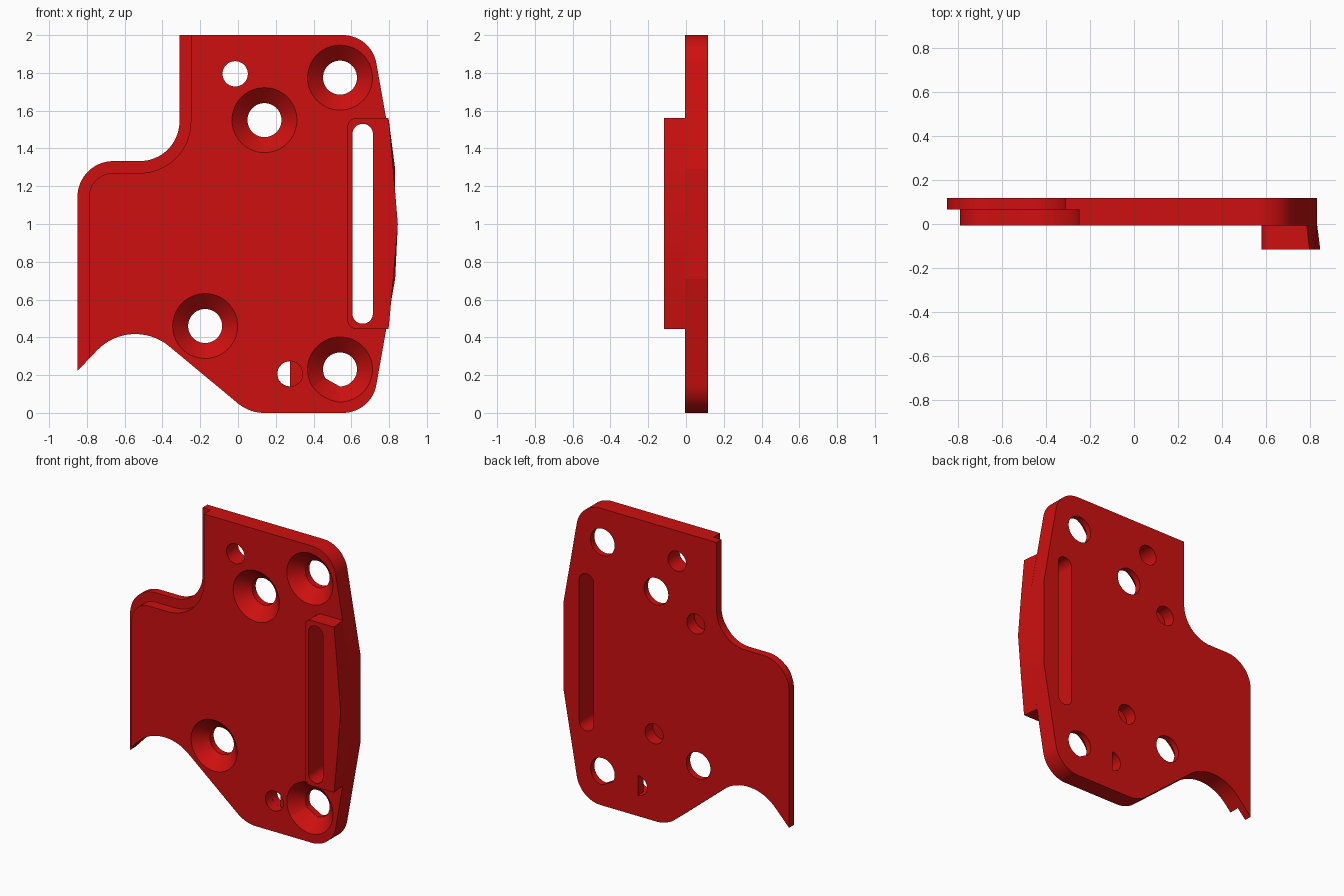
import bpy, bmesh, math
from mathutils import Vector

cube = bpy.data.objects.get("Cube")
if cube:
    bpy.data.objects.remove(cube, do_unlink=True)

BACK, LEDGE, FACE, PAD = 0.117, 0.065, -0.006, -0.116   # depth levels along y

red = bpy.data.materials.new("red")
red.use_nodes = True
red.diffuse_color = (0.62, 0.005, 0.005, 1)
red.node_tree.nodes["Principled BSDF"].inputs["Base Color"].default_value = red.diffuse_color


def rounded(corners, n=16):
    """Outline in x, z from (x, z, fillet radius) corners."""
    out = []
    for i, (x, z, r) in enumerate(corners):
        p = Vector((x, z))
        if r == 0:
            out.append(p)
            continue
        a = (Vector(corners[i - 1][:2]) - p).normalized()
        b = (Vector(corners[(i + 1) % len(corners)][:2]) - p).normalized()
        half = a.angle(b) / 2
        centre = p + (a + b).normalized() * (r / math.sin(half))
        start = p + a * (r / math.tan(half)) - centre
        end = p + b * (r / math.tan(half)) - centre
        sweep = math.pi - 2 * half
        for k in range(n + 1):
            t = k / n
            out.append(centre + (start * math.sin((1 - t) * sweep)
                                 + end * math.sin(t * sweep)) / math.sin(sweep))
    return out


def circle(x, z, r, n=56):
    return [Vector((x + r * math.cos(2 * math.pi * k / n),
                    z + r * math.sin(2 * math.pi * k / n))) for k in range(n)]


def loft(name, *sections):
    """Solid through (outline, y) sections that share a point count."""
    bm = bmesh.new()
    rings = [[bm.verts.new((p[0], y, p[1])) for p in pts] for pts, y in sections]
    n = len(rings[0])
    for lo, hi in zip(rings, rings[1:]):
        for i in range(n):
            j = (i + 1) % n
            bm.faces.new((lo[i], lo[j], hi[j], hi[i]))
    bm.faces.new(rings[0])
    bm.faces.new(rings[-1])
    bmesh.ops.recalc_face_normals(bm, faces=bm.faces)
    me = bpy.data.meshes.new(name)
    bm.to_mesh(me)
    bm.free()
    me.materials.append(red)
    ob = bpy.data.objects.new(name, me)
    bpy.context.collection.objects.link(ob)
    return ob


def prism(name, pts, y0, y1):
    return loft(name, (pts, y0), (pts, y1))


def cut(target, cutters):
    """Subtract the cutters, apply the result and remove them."""
    for c in cutters:
        c.hide_render = True
        m = target.modifiers.new("cut", 'BOOLEAN')
        m.operation, m.solver, m.object = 'DIFFERENCE', 'EXACT', c
    deps = bpy.context.evaluated_depsgraph_get()
    me = bpy.data.meshes.new_from_object(target.evaluated_get(deps))
    target.modifiers.clear()
    target.data = me
    me.materials.clear()
    me.materials.append(red)
    for c in cutters:
        bpy.data.objects.remove(c, do_unlink=True)


# Plate outline
plate = prism("plate", rounded([
    (-0.31, 2.0, 0), (0.706, 2.0, 0.18), (0.832, 1.29, 0), (0.832, 0.71, 0),
    (0.706, 0, 0.18), (0.06, 0, 0.22), (-0.566, 0.52, 0.28), (-0.85, 0.222, 0),
    (-0.85, 1.333, 0.19), (-0.31, 1.333, 0.21)]), FACE, BACK)

# Raised pad with a bowed outer edge
inner = rounded([(0.70, 0.445, 0), (0.58, 0.445, 0.045), (0.58, 1.56, 0.045), (0.70, 1.56, 0)])
front_edge = [(0.797, 1.56), (0.822, 1.29), (0.846, 1.0), (0.822, 0.71), (0.797, 0.445)]
base_edge = [(0.785, 1.56), (0.832, 1.29), (0.832, 1.0), (0.832, 0.71), (0.785, 0.445)]
pad = loft("raised_pad", (inner + front_edge, PAD), (inner + base_edge, FACE))

# Long slot through pad and plate
slot = rounded([(0.606, 0.472, 0.0535), (0.714, 0.472, 0.0535),
                (0.714, 1.53, 0.0535), (0.606, 1.53, 0.0535)])
cut(pad, [prism("slot_cutter", slot, -0.3, 0.3)])
cutters = [prism("slot_cutter", slot, -0.3, 0.3)]

# Stepped ledge along the side and shoulder
cutters.append(prism("ledge_cutter", rounded([
    (-0.25, 2.1, 0), (-0.25, 1.27, 0.27), (-0.79, 1.27, 0.13),
    (-0.79, 0.1, 0), (-1, 0.1, 0), (-1, 2.1, 0)]), -0.3, LEDGE))

# Countersunk screw holes; the last bore has a small flat
flat = Vector((-0.49, -0.873)).normalized()
for x, z, limit in [(0.54, 1.775, 1), (0.14, 1.55, 1), (-0.174, 0.46, 1), (0.54, 0.23, 0.079)]:
    c = Vector((x, z))
    bore = [p - flat * max(0, (p - c).dot(flat) - limit) for p in circle(x, z, 0.09)]
    cutters.append(loft("screw_cutter", (circle(x, z, 0.216), -0.05),
                        (bore, 0.076), (bore, 0.3)))

# Pin holes: through, blind from the back, and half through
cutters.append(prism("pin_cutter", circle(-0.015, 1.795, 0.067), -0.3, 0.3))
for x, z in [(-0.155, 1.41), (0.156, 0.587)]:
    cutters.append(prism("blind_cutter", circle(x, z, 0.067), 0.035, 0.3))
cutters.append(prism("half_pin_cutter", circle(0.275, 0.207, 0.067), -0.3, 0.06))
half_disc = [(0.275 - 0.0665 * math.sin(math.pi * k / 24),
              0.207 + 0.0665 * math.cos(math.pi * k / 24)) for k in range(25)]
cutters.append(prism("half_disc_cutter", half_disc, 0.03, 0.3))
cut(plate, cutters)

# Smooth the curved walls, keep real edges crisp
bpy.ops.object.select_all(action='DESELECT')
for ob in (plate, pad):
    ob.select_set(True)
bpy.context.view_layer.objects.active = plate
bpy.ops.object.shade_smooth_by_angle(angle=math.radians(9))
